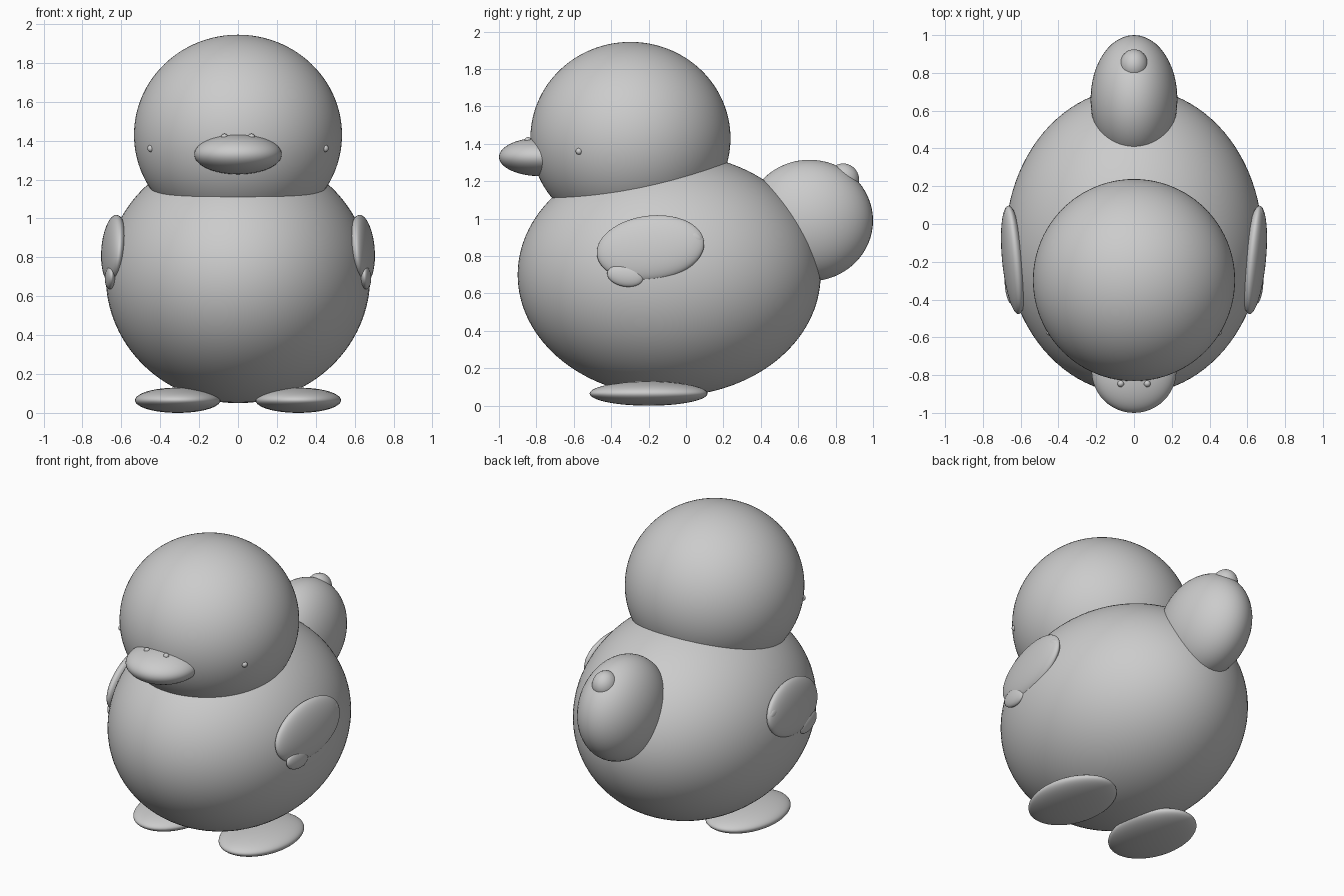
import bpy
from math import radians

if "Cube" in bpy.data.objects:
    bpy.data.objects.remove(bpy.data.objects["Cube"])


def blob(name, center, radii, rot=(0, 0, 0), seg=48, rings=32):
    """Smooth ellipsoid with rotation in degrees."""
    bpy.ops.mesh.primitive_uv_sphere_add(
        segments=seg, ring_count=rings, radius=1, location=center,
        rotation=[radians(a) for a in rot])
    ob = bpy.context.object
    ob.name = name
    ob.scale = radii
    bpy.ops.object.shade_smooth()
    return ob


def pair(name, center, radii, rot=(0, 0, 0), **kw):
    """Ellipsoid on both sides, mirrored across x = 0."""
    for side, s in (("right", 1), ("left", -1)):
        blob(f"{side}_{name}", (s * center[0], center[1], center[2]), radii,
             (rot[0], s * rot[1], s * rot[2]), **kw)


# Body and head
blob("body", (0, -0.09, 0.70), (0.68, 0.81, 0.65), seg=96, rings=64)
blob("head", (0, -0.297, 1.43), (0.535, 0.535, 0.515), seg=96, rings=64)

# Beak with nostrils
blob("beak", (0, -0.775, 1.33), (0.225, 0.225, 0.103))
pair("nostril", (0.07, -0.845, 1.418), (0.018, 0.018, 0.018), seg=16, rings=12)

# Eyes
pair("eye", (0.448, -0.572, 1.36), (0.018, 0.018, 0.018), seg=16, rings=12)

# Tail with tip
blob("tail", (0, 0.66, 0.99), (0.23, 0.34, 0.325))
blob("tail_tip", (0, 0.84, 1.21), (0.075, 0.085, 0.085), seg=32, rings=20)

# Wings with feather bumps
pair("wing", (0.638, -0.19, 0.842), (0.058, 0.29, 0.175), (7, -6, -6))
pair("wing_front_feather", (0.658, -0.325, 0.695), (0.026, 0.098, 0.058),
     (-10, 0, -5), seg=32, rings=20)
pair("wing_back_feather", (0.662, 0.02, 0.905), (0.024, 0.07, 0.04),
     (-20, -6, -5), seg=32, rings=20)

# Feet
pair("foot", (0.31, -0.20, 0.065), (0.22, 0.315, 0.065))
